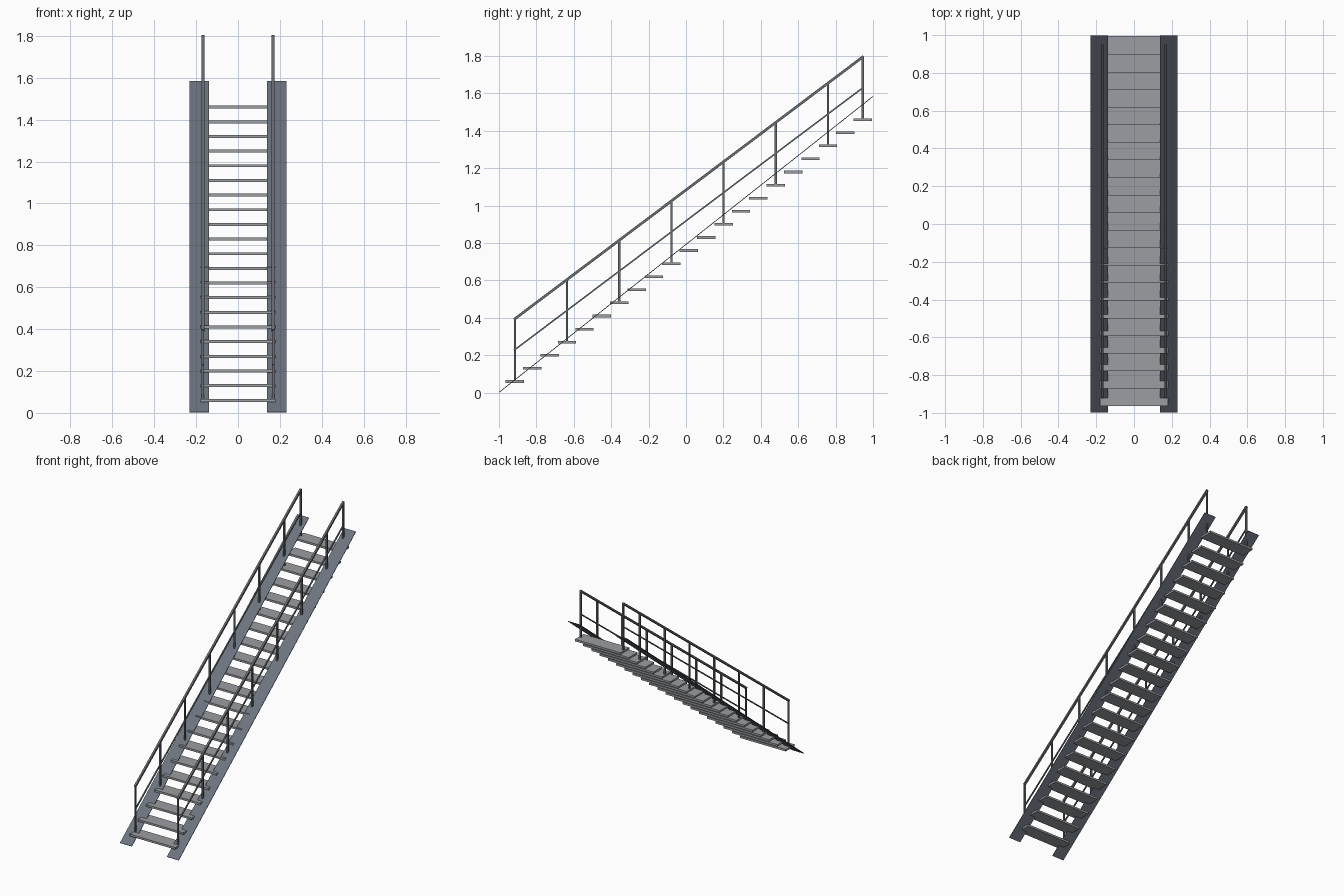
import bpy
from mathutils import Vector

cube = bpy.data.objects.get("Cube")
if cube:
    bpy.data.objects.remove(cube, do_unlink=True)


def material(name, rgb):
    m = bpy.data.materials.new(name)
    m.use_nodes = True
    m.diffuse_color = (*rgb, 1)
    m.node_tree.nodes["Principled BSDF"].inputs["Base Color"].default_value = (*rgb, 1)
    return m


tread_grey = material("tread grey", (0.33, 0.34, 0.355))
stringer_grey = material("stringer blue grey", (0.15, 0.175, 0.215))
rail_grey = material("railing grey", (0.14, 0.15, 0.165))


def box(name, center, size, mat, tilt=None):
    """Box whose local y axis follows the tilt direction, if given."""
    bpy.ops.mesh.primitive_cube_add(size=1, location=center)
    ob = bpy.context.object
    ob.name = name
    ob.scale = size
    if tilt:
        ob.rotation_euler.x = Vector((0, 1)).angle_signed(Vector((tilt.z, tilt.y)))
    ob.data.materials.append(mat)
    return ob


def beam(name, start, end, width, height, mat):
    """Rectangular bar between two points in a plane of constant x."""
    a, b = Vector(start), Vector(end)
    return box(name, (a + b) / 2, (width, (b - a).length, height), mat, b - a)


TREADS = 21
RAIL_X = 0.168
RAIL_HEIGHT = 0.335
MID_HEIGHT = 0.17


def tread_pos(i):
    return -0.915 + 0.093 * i, 0.06 + 0.07 * i


# Treads
for i in range(TREADS):
    y, z = tread_pos(i)
    box(f"tread_{i + 1}", (0, y, z), (0.36, 0.098, 0.014), tread_grey)

for side, s in (("left", 1), ("right", -1)):
    # Flat sloping stringer
    beam(f"{side}_stringer", (s * 0.185, -0.998, 0.003), (s * 0.185, 0.998, 1.583),
         0.093, 0.004, stringer_grey)

    # Posts on every third tread and on the last one
    x = s * RAIL_X
    for i in [*range(0, TREADS, 3), TREADS - 1]:
        y, z = tread_pos(i)
        box(f"{side}_post_{i + 1}", (x, y, z + RAIL_HEIGHT / 2),
            (0.011, 0.011, RAIL_HEIGHT), rail_grey)

    # Handrail and middle rail
    (y0, z0), (y1, z1) = tread_pos(0), tread_pos(TREADS - 1)
    for name, h, t in (("handrail", RAIL_HEIGHT, 0.014), ("middle_rail", MID_HEIGHT, 0.008)):
        beam(f"{side}_{name}", (x, y0 - 0.004, z0 + h - 0.003),
             (x, y1 + 0.004, z1 + h + 0.003), t, t, rail_grey)
